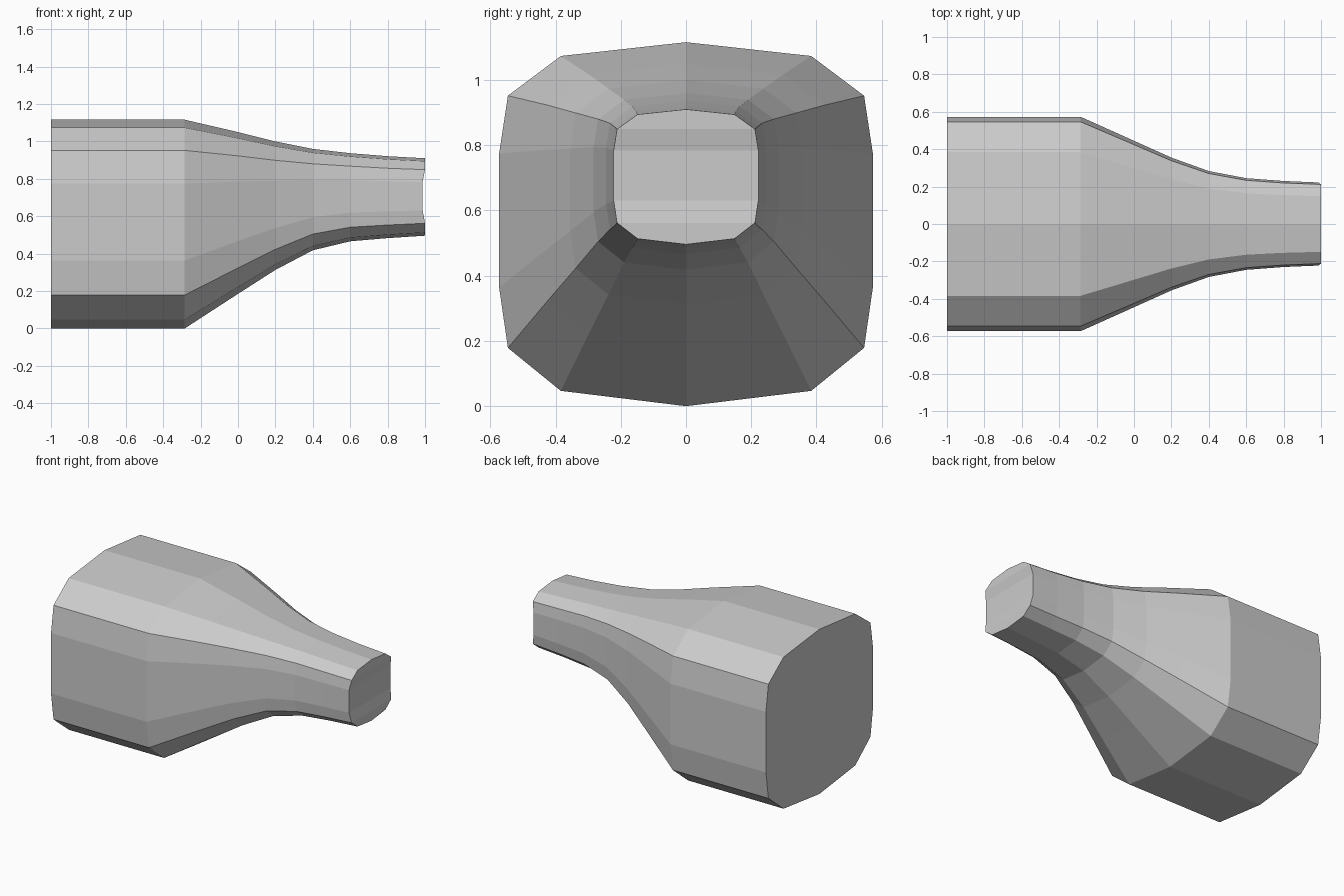
import bpy, bmesh

if "Cube" in bpy.data.objects:
    bpy.data.objects.remove(bpy.data.objects["Cube"])

# half cross-section, top to bottom: (fraction of half width, fraction of height)
half = [(0, 1), (.67, .962), (.953, .853), (1, .694), (1, .326), (.953, .16), (.67, .042), (0, 0)]
outline = half + [(-y, z) for y, z in half[-2:0:-1]]
n = len(outline)

# stations along the body: x, half width, bottom z, top z
stations = [(-1, .573, 0, 1.116), (-.285, .573, 0, 1.116), (0, .445, .185, 1.05),
            (.2, .355, .313, 1.0), (.4, .283, .418, .96), (.6, .245, .466, .937),
            (.8, .23, .483, .921), (1, .222, .496, .91)]

bm = bmesh.new()
rings = [[bm.verts.new((x, w * y, b + (t - b) * z)) for y, z in outline]
         for x, w, b, t in stations]

# tapered skin
for a, c in zip(rings, rings[1:]):
    for i in range(n):
        j = (i + 1) % n
        bm.faces.new((a[i], a[j], c[j], c[i]))

# flat large end
bm.faces.new(rings[0])

# small end, slightly hollowed across the middle, closed with horizontal strips
tip = rings[-1]
for i in (3, 4, n - 3, n - 4):
    tip[i].co.x = .987
for i in range(n // 2):
    loop = [tip[i], tip[i + 1], tip[(n - i - 1) % n], tip[(n - i) % n]]
    bm.faces.new(list(dict.fromkeys(loop)))

bmesh.ops.recalc_face_normals(bm, faces=bm.faces[:])
mesh = bpy.data.meshes.new("tapered_body")
bm.to_mesh(mesh)
bm.free()
bpy.context.collection.objects.link(bpy.data.objects.new("tapered_body", mesh))
